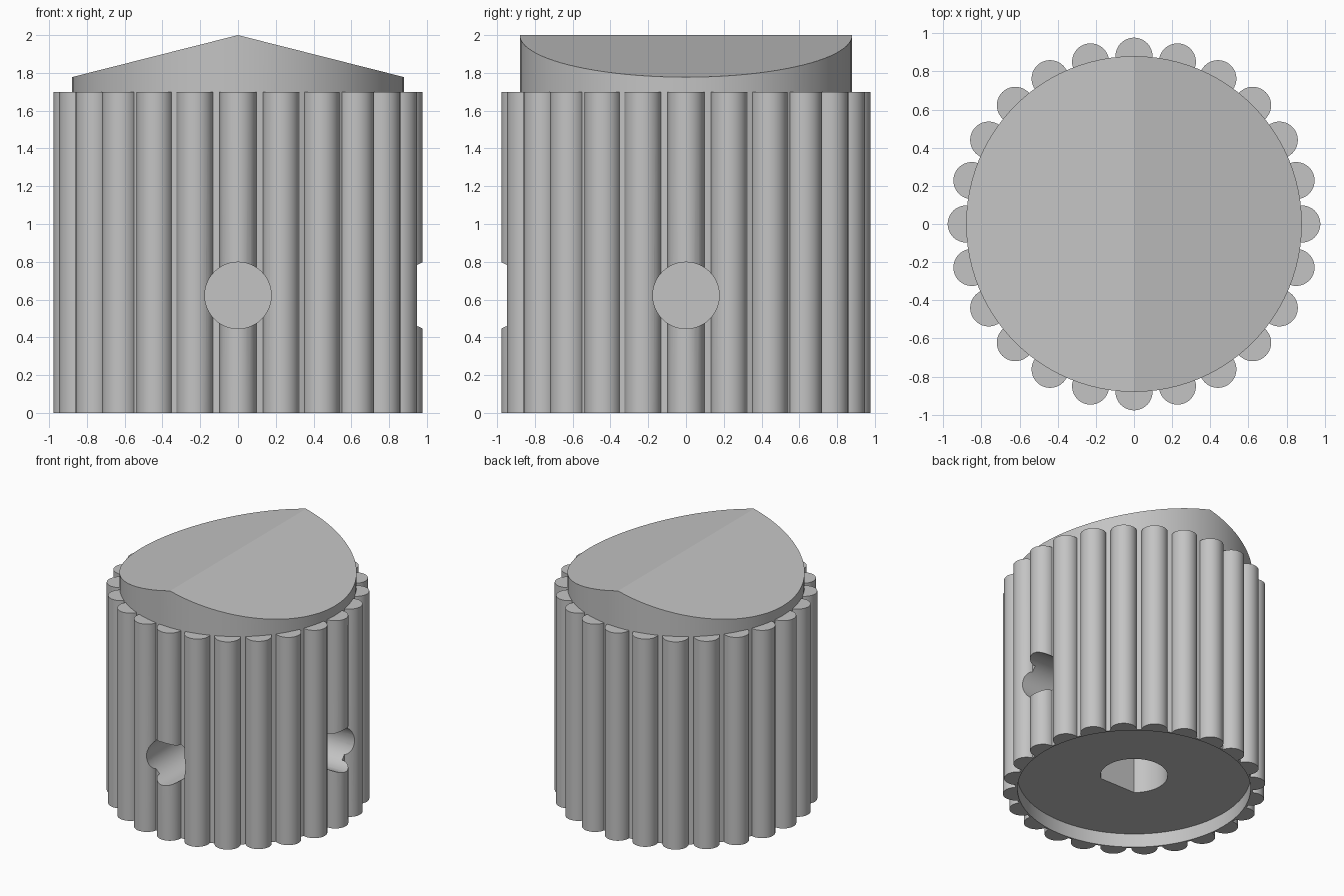
import bpy, bmesh, math
from mathutils import Matrix

if "Cube" in bpy.data.objects:
    bpy.data.objects.remove(bpy.data.objects["Cube"])

CORE_R, FLUTE_R, FLUTES = 0.88, 0.097, 24
SIDE_H, TOP, SLOPE = 1.70, 2.0, 0.253

grey = bpy.data.materials.new("plain grey")
grey.diffuse_color = (0.55, 0.55, 0.55, 1)
grey.use_nodes = True
grey.node_tree.nodes["Principled BSDF"].inputs["Base Color"].default_value = grey.diffuse_color


def add_cylinder(bm, r, z0, z1, segs, x=0, y=0):
    """Upright capped cylinder from z0 to z1."""
    return bmesh.ops.create_cone(
        bm, cap_ends=True, segments=segs, radius1=r, radius2=r, depth=z1 - z0,
        matrix=Matrix.Translation((x, y, (z0 + z1) / 2)))["verts"]


def to_object(bm, name):
    mesh = bpy.data.meshes.new(name)
    bm.normal_update()
    bm.to_mesh(mesh)
    bm.free()
    obj = bpy.data.objects.new(name, mesh)
    bpy.context.collection.objects.link(obj)
    mesh.materials.append(grey)
    return obj


def cut(obj, cutter):
    cutter.hide_render = True
    bpy.context.view_layer.objects.active = obj
    mod = obj.modifiers.new("cut", 'BOOLEAN')
    mod.operation, mod.solver, mod.object = 'DIFFERENCE', 'EXACT', cutter
    bpy.ops.object.modifier_apply(modifier=mod.name)


# Core with a ridged top running front to back
bm = bmesh.new()
verts = add_cylinder(bm, CORE_R, 0, TOP, 96)
top = [v for v in verts if v.co.z > 1]
for v in top:
    v.co.z = TOP - SLOPE * abs(v.co.x)
bmesh.ops.connect_verts(bm, verts=[v for v in top if abs(v.co.x) < 1e-4])
core = to_object(bm, "knob_core")

# Ring of grip ribs
bm = bmesh.new()
for i in range(FLUTES):
    a = math.tau * i / FLUTES
    add_cylinder(bm, FLUTE_R, 0, SIDE_H, 40, CORE_R * math.cos(a), CORE_R * math.sin(a))
ribs = to_object(bm, "grip_ribs")

# Hollow inside the ribs, and shallow recess under the core
cutters = []
for obj, r, z1, name in ((ribs, 0.872, 1.9, "rib_cutter"), (core, 0.865, 0.112, "recess_cutter")):
    bm = bmesh.new()
    add_cylinder(bm, r, -0.3, z1, 96)
    cutters.append(to_object(bm, name))
    cut(obj, cutters[-1])

# D-shaped shaft hole, flat side to the front
bm = bmesh.new()
for v in add_cylinder(bm, 0.25, -0.2, 1.1, 64):
    if v.co.y < -0.19:
        v.co.y = -0.19
        v.co.x = max(-0.1625, min(0.1625, v.co.x))
cutters.append(to_object(bm, "shaft_cutter"))
cut(core, cutters[-1])

# Screw holes at the front and the right
for name, turn in (("front_screw_cutter", 0), ("right_screw_cutter", math.pi / 2)):
    bm = bmesh.new()
    add_cylinder(bm, 0.176, 0.35, 1.3, 48)
    bm.transform(Matrix.Translation((0, 0, 0.622)) @ Matrix.Rotation(turn, 4, 'Z')
                 @ Matrix.Rotation(math.pi / 2, 4, 'X'))
    cutters.append(to_object(bm, name))
    for obj in (core, ribs):
        cut(obj, cutters[-1])

for c in cutters:
    bpy.data.objects.remove(c, do_unlink=True)

# Smooth round walls, crisp edges (the shallow ridge stays sharp)
bpy.ops.object.select_all(action='DESELECT')
for obj in (core, ribs):
    obj.select_set(True)
bpy.context.view_layer.objects.active = core
bpy.ops.object.shade_smooth_by_angle(angle=math.radians(20))
